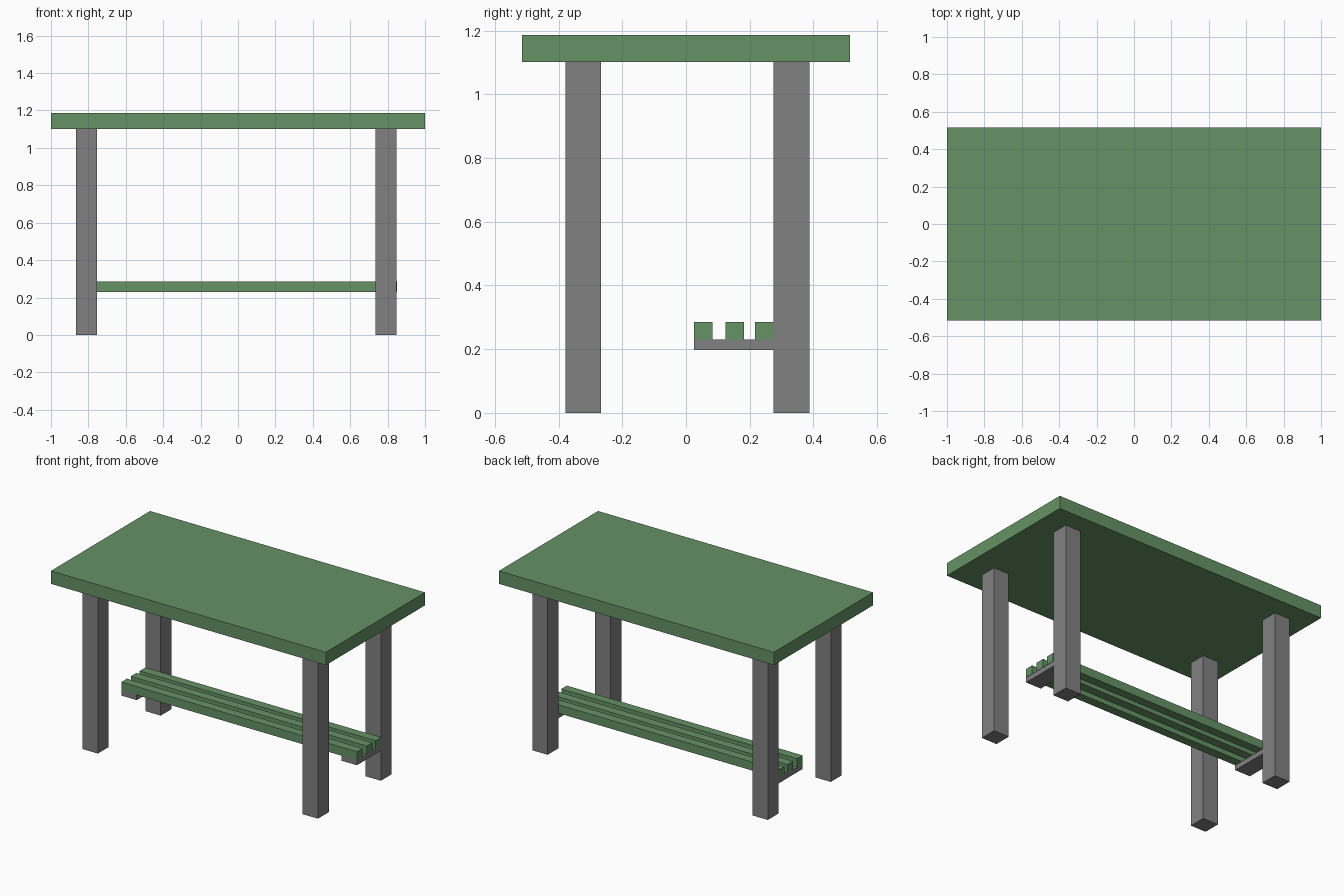
import bpy
import bmesh

if "Cube" in bpy.data.objects:
    bpy.data.objects.remove(bpy.data.objects["Cube"])


def material(name, rgb):
    m = bpy.data.materials.new(name)
    m.diffuse_color = (*rgb, 1.0)
    m.use_nodes = True
    m.node_tree.nodes["Principled BSDF"].inputs["Base Color"].default_value = m.diffuse_color
    return m


green = material("painted green", (0.133, 0.287, 0.133))
grey = material("metal grey", (0.22, 0.22, 0.22))


def box(name, x, y, z, mat):
    """Box from (min, max) ranges on each axis."""
    bm = bmesh.new()
    bmesh.ops.create_cube(bm, size=1.0)
    for v in bm.verts:
        v.co = [r[0] if c < 0 else r[1] for c, r in zip(v.co, (x, y, z))]
    mesh = bpy.data.meshes.new(name)
    bm.to_mesh(mesh)
    bm.free()
    mesh.materials.append(mat)
    ob = bpy.data.objects.new(name, mesh)
    bpy.context.collection.objects.link(ob)
    return ob


# Table top
box("table_top", (-1, 1), (-0.515, 0.515), (1.102, 1.187), green)

# Legs, and a bracket reaching forward from each back leg
for side, x in (("left", (-0.866, -0.754)), ("right", (0.735, 0.847))):
    for end, y in (("front", (-0.379, -0.267)), ("back", (0.274, 0.387))):
        box(f"{end}_{side}_leg", x, y, (0, 1.102), grey)
    box(f"{side}_bracket", x, (0.025, 0.274), (0.197, 0.23), grey)

# Footrest slats lying on the brackets
for i, y in enumerate((0.025, 0.124, 0.216)):
    box(f"footrest_slat_{i + 1}", (-0.866, 0.849), (y, y + 0.058), (0.23, 0.286), green)
